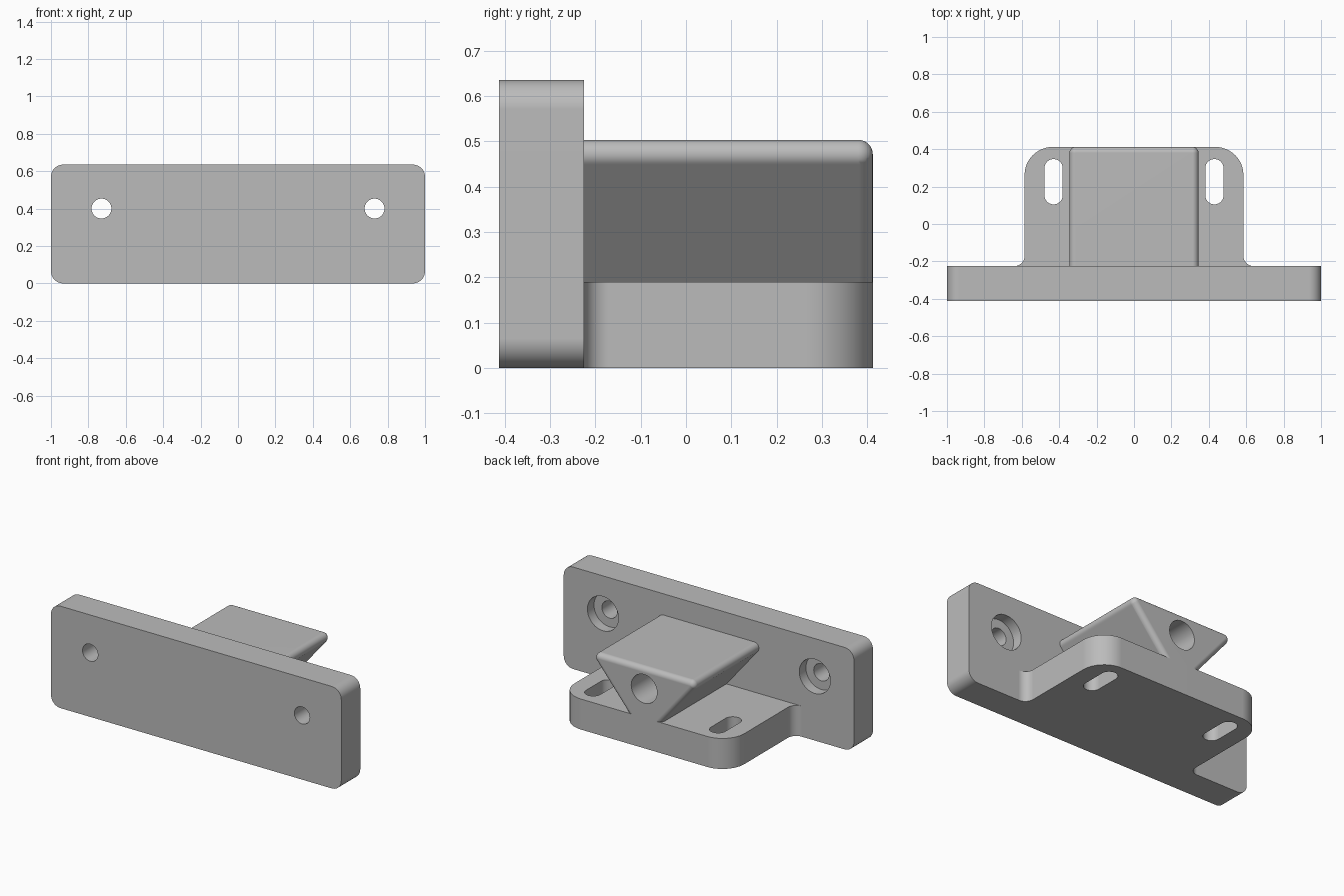
import bpy, bmesh, math
from mathutils import Vector, Matrix

if "Cube" in bpy.data.objects:
    bpy.data.objects.remove(bpy.data.objects["Cube"])

grey = bpy.data.materials.new("plain grey")
grey.use_nodes = True
colour = (0.5, 0.5, 0.5, 1)
grey.diffuse_color = colour
grey.node_tree.nodes["Principled BSDF"].inputs["Base Color"].default_value = colour

FRONT, JOINT, BACK = -0.412, -0.225, 0.412
FLANGE_TOP, WEDGE_TOP, PLATE_TOP = 0.19, 0.503, 0.635


def make_object(name, bm):
    bmesh.ops.recalc_face_normals(bm, faces=bm.faces)
    mesh = bpy.data.meshes.new(name)
    bm.to_mesh(mesh)
    bm.free()
    mesh.materials.append(grey)
    obj = bpy.data.objects.new(name, mesh)
    bpy.context.collection.objects.link(obj)
    return obj


def rounded_outline(corners, steps=12):
    """Fillet every (x, y, radius) corner of a closed outline."""
    points = []
    for i, (x, y, r) in enumerate(corners):
        p = Vector((x, y))
        a = (Vector(corners[i - 1][:2]) - p).normalized()
        b = (Vector(corners[(i + 1) % len(corners)][:2]) - p).normalized()
        if r == 0:
            arc = [p]
        else:
            # All outlines here have right-angled corners
            centre = p + (a + b) * r
            arc = []
            for k in range(steps + 1):
                t = k / steps * math.pi / 2
                arc.append(centre - b * r * math.cos(t) - a * r * math.sin(t))
        for q in arc:
            if not points or (q - points[-1]).length > 1e-4:
                points.append(q)
    if (points[0] - points[-1]).length < 1e-4:
        points.pop()
    return points


def box_corners(x0, x1, y0, y1, r):
    return [(x0, y0, r), (x1, y0, r), (x1, y1, r), (x0, y1, r)]


def extrude(name, outline, low, high, upright=False):
    """Extrude along z, or along y when upright."""
    bm = bmesh.new()
    place = (lambda p: (p.x, low, p.y)) if upright else (lambda p: (p.x, p.y, low))
    face = bm.faces.new([bm.verts.new(place(p)) for p in outline])
    new = bmesh.ops.extrude_face_region(bm, geom=[face])["geom"]
    move = Vector((0, high - low, 0)) if upright else Vector((0, 0, high - low))
    bmesh.ops.translate(bm, vec=move, verts=[v for v in new if isinstance(v, bmesh.types.BMVert)])
    return make_object(name, bm)


def drill(name, x, z, radius, y0, y1):
    bm = bmesh.new()
    bmesh.ops.create_cone(bm, cap_ends=True, segments=48, radius1=radius,
                          radius2=radius, depth=y1 - y0)
    turn = Matrix.Rotation(math.pi / 2, 4, "X")
    bm.transform(Matrix.Translation((x, (y0 + y1) / 2, z)) @ turn)
    return make_object(name, bm)


def cut(obj, cutter):
    cutter.hide_render = True
    mod = obj.modifiers.new("cut", "BOOLEAN")
    mod.operation = "DIFFERENCE"
    mod.solver = "EXACT"
    mod.object = cutter
    bpy.context.view_layer.objects.active = obj
    bpy.ops.object.modifier_apply(modifier=mod.name)
    bpy.data.objects.remove(cutter)


# Upright mounting plate with counterbored screw holes
plate = extrude("mounting_plate",
                rounded_outline(box_corners(-1, 1, 0, PLATE_TOP, 0.065)),
                FRONT, JOINT, upright=True)
for side in (-1, 1):
    cut(plate, drill("screw_hole", side * 0.73, 0.4, 0.053, FRONT - 0.1, JOINT + 0.1))
    cut(plate, drill("counterbore", side * 0.73, 0.4, 0.107, JOINT - 0.065, JOINT + 0.1))

# Flat flange with large outer corners and small fillets against the plate
half, fillet = 0.585, 0.055
flange = extrude("base_flange", rounded_outline([
    (half + fillet, JOINT, 0), (half, JOINT, fillet), (half, BACK, 0.15),
    (-half, BACK, 0.15), (-half, JOINT, fillet), (-half - fillet, JOINT, 0)]),
    0, FLANGE_TOP)
for side in (-1, 1):
    x = side * 0.43
    slot = rounded_outline(box_corners(x - 0.049, x + 0.049, 0.105, 0.347, 0.049))
    cut(flange, extrude("slot", slot, -0.1, 0.3))

# Undercut wedge block: hull of small balls gives its rounded edges
bm = bmesh.new()
ball = 0.032
for side in (-1, 1):
    for y in (FRONT + 0.1, BACK - ball):
        for half_width, z in ((0.345 - ball, WEDGE_TOP - ball), (0.03, 0.13)):
            bmesh.ops.create_uvsphere(bm, u_segments=32, v_segments=16, radius=ball,
                                      matrix=Matrix.Translation((side * half_width, y, z)))
hull = bmesh.ops.convex_hull(bm, input=bm.verts)
loose = {g for g in hull["geom_interior"] + hull["geom_unused"]
         if isinstance(g, bmesh.types.BMVert)}
bmesh.ops.delete(bm, geom=list(loose), context="VERTS")
for point, normal in (((0, 0, FLANGE_TOP), (0, 0, 1)), ((0, JOINT, 0), (0, 1, 0))):
    bmesh.ops.bisect_plane(bm, geom=bm.verts[:] + bm.edges[:] + bm.faces[:],
                           plane_co=point, plane_no=normal, clear_inner=True)
    bmesh.ops.holes_fill(bm, edges=[e for e in bm.edges if e.is_boundary])
bmesh.ops.dissolve_limit(bm, angle_limit=0.002, verts=bm.verts, edges=bm.edges)
wedge = make_object("wedge_block", bm)
cut(wedge, drill("rear_hole", 0, 0.37, 0.089, -0.05, BACK + 0.1))

# Smooth the round surfaces, keep the rims sharp
for obj in (plate, flange, wedge):
    bpy.ops.object.select_all(action="DESELECT")
    obj.select_set(True)
    bpy.context.view_layer.objects.active = obj
    bpy.ops.object.shade_smooth_by_angle(angle=math.radians(30))
    weighted = obj.modifiers.new("weighted normals", "WEIGHTED_NORMAL")
    weighted.keep_sharp = True
